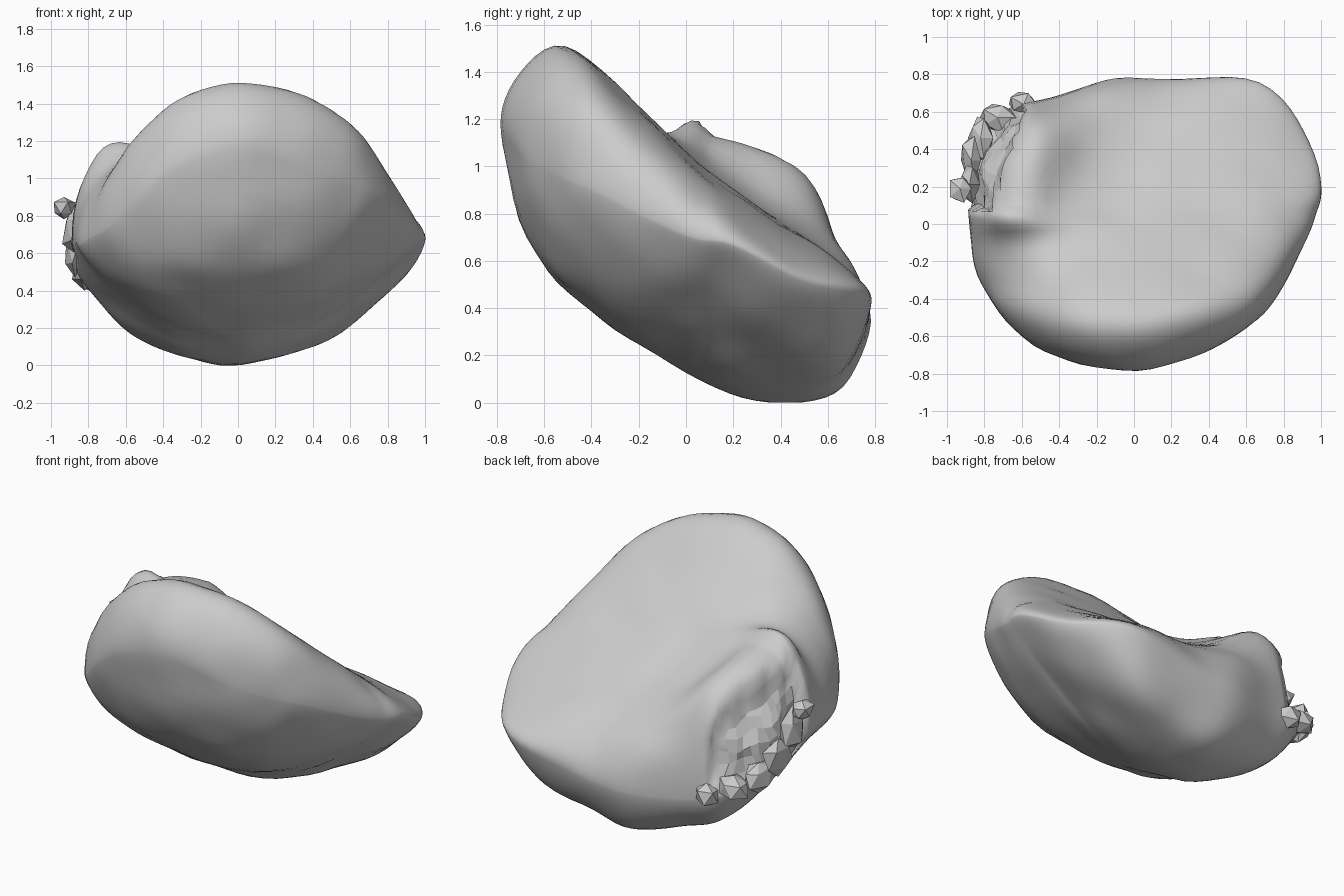
import bpy, bmesh, math, random
from mathutils import Vector, noise

if "Cube" in bpy.data.objects:
    bpy.data.objects.remove(bpy.data.objects["Cube"])

random.seed(4)
grey = bpy.data.materials.new("stone grey")
grey.diffuse_color = (0.6, 0.6, 0.6, 1)
grey.use_nodes = True
grey.node_tree.nodes["Principled BSDF"].inputs["Base Color"].default_value = grey.diffuse_color


def curve(knots, y):
    """Smooth height profile through (y, z) knots."""
    y = max(knots[0][0], min(knots[-1][0], y))
    n = len(knots)
    i = next(k for k in range(n - 1) if y <= knots[k + 1][0] + 1e-9)

    def slope(k):
        a, b = knots[max(k - 1, 0)], knots[min(k + 1, n - 1)]
        return (b[1] - a[1]) / (b[0] - a[0])
    (y0, z0), (y1, z1) = knots[i], knots[i + 1]
    h = y1 - y0
    t = (y - y0) / h
    return ((2*t**3 - 3*t*t + 1)*z0 + (t**3 - 2*t*t + t)*h*slope(i)
            + (3*t*t - 2*t**3)*z1 + (t**3 - t*t)*h*slope(i + 1))


def closed_point(pts, u):
    """Catmull-Rom point on a closed loop."""
    n = len(pts)
    i = int(u * n)
    t = u * n - i
    a, b, c, d = (Vector(pts[(i + k) % n]) for k in (-1, 0, 1, 2))
    return 0.5 * (2*b + (c - a)*t + (2*a - 5*b + 4*c - d)*t*t
                  + (3*b - a - 3*c + d)*t**3)


def finish(name, bm):
    bmesh.ops.recalc_face_normals(bm, faces=bm.faces)
    me = bpy.data.meshes.new(name)
    bm.to_mesh(me)
    bm.free()
    ob = bpy.data.objects.new(name, me)
    bpy.context.collection.objects.link(ob)
    me.materials.append(grey)
    return ob


# Widest outline of the body, and the top and underside profiles along y
OUTLINE = [(1, .2, .67), (.91, .5, .53), (.66, .76, .46), (.25, .77, .38),
           (-.1, .775, .34), (-.45, .67, .35), (-.7, .6, .42), (-.86, .4, .52),
           (-.89, .15, .62), (-.87, -.08, .66), (-.83, -.3, .66),
           (-.66, -.55, .78), (-.38, -.72, 1.05), (0, -.785, 1.18),
           (.35, -.7, 1.08), (.6, -.56, .98), (.74, -.42, .92),
           (.89, -.15, .78), (.97, .04, .7)]
TOP = [(-.8, 1.48), (-.52, 1.53), (-.2, 1.25), (0, 1.06), (.1, .97),
       (.35, .8), (.6, .67), (.8, .6)]
UNDER = [(-.8, -.2), (-.72, -.15), (-.6, .03), (-.4, .19), (-.1, .17),
         (.15, .04), (.43, -.11), (.6, -.27), (.8, -.6)]


def lip_x(y):
    return -.78 + .36 * max(0, y - .1)


def top_height(x, y):
    # raised lip around the broken patch, and a drooping front left shoulder
    lip = .3 + .3 * (y - .1) if y > .08 else .294 * math.exp(-((y - .08) / .15)**2)
    lip *= math.exp(-(max(0, x - lip_x(y)) / .35)**2)
    lip -= .35 * max(0, -.52 - x) * (y > .08)
    droop = .5 * x * x * max(0, min(1, -y / .35)) if x < 0 else .08 * x * x
    return curve(TOP, y) + lip - droop


def under_height(x, y):
    # keeled towards the back, fuller under the front right
    w = max(0, min(1, (y + .3) / .4))
    lift = .3 * x * x / (x + .15) if x > 0 else .1 * x * x
    return curve(UNDER, y) + lift * w - .2 * x * x * (1 - w) * (x > 0)


# Body: rings shrinking from the outline to the top and bottom poles
SEGS, RINGS = 96, 20
bm = bmesh.new()
edge = [closed_point(OUTLINE, k / SEGS) for k in range(SEGS)]
equator = [bm.verts.new(p) for p in edge]
for height, a, b in ((top_height, 5, 2), (under_height, 2, 1.35)):
    last = equator
    for r in range(RINGS - 1, 0, -1):
        f = math.sin(r / RINGS * math.pi / 2)
        g = 1 - (1 - f**a)**(1 / b)
        ring = []
        for p in edge:
            x, y = p.x * f, p.y * f
            z = height(x, y)
            ring.append(bm.verts.new((x, y, z + (p.z - z) * g)))
        for k in range(SEGS):
            j = (k + 1) % SEGS
            bm.faces.new((last[k], last[j], ring[j], ring[k]))
        last = ring
    pole = bm.verts.new((0, 0, height(0, 0)))
    for k in range(SEGS):
        bm.faces.new((last[k], last[(k + 1) % SEGS], pole))


# Uneven surface, with a rough hollow at the broken patch
def in_patch(c):
    return c.y > .1 and c.x < lip_x(c.y) - .01 and c.z > .5 - .3 * (c.y - .4)


for v in bm.verts:
    if in_patch(v.co):
        v.co += Vector((.05, -.03, -.03)) + noise.noise_vector(v.co * 9) * .045
    v.co += noise.noise_vector(v.co * 4) * .012
    v.co.z = max(v.co.z, 0)
body = finish("body", bm)
for poly in body.data.polygons:
    poly.use_smooth = not in_patch(poly.center)


def jagged_lump(bm, centre, size):
    geo = bmesh.ops.create_icosphere(bm, subdivisions=1, radius=1)
    for v in geo["verts"]:
        c = v.co * random.uniform(.75, 1.15)
        v.co = Vector(centre) + Vector((c.x*size[0], c.y*size[1], c.z*size[2]))


# Broken flaps: jagged pieces along the outer edge of the patch
bm = bmesh.new()
for centre, size in (((-.93, .19, .84), (.07, .08, .07)),
                     ((-.88, .21, .72), (.06, .11, .14)),
                     ((-.87, .34, .6), (.06, .14, .12)),
                     ((-.82, .46, .51), (.07, .14, .1)),
                     ((-.73, .57, .45), (.11, .09, .09)),
                     ((-.59, .64, .4), (.09, .07, .08))):
    jagged_lump(bm, centre, size)
finish("broken_flaps", bm)
